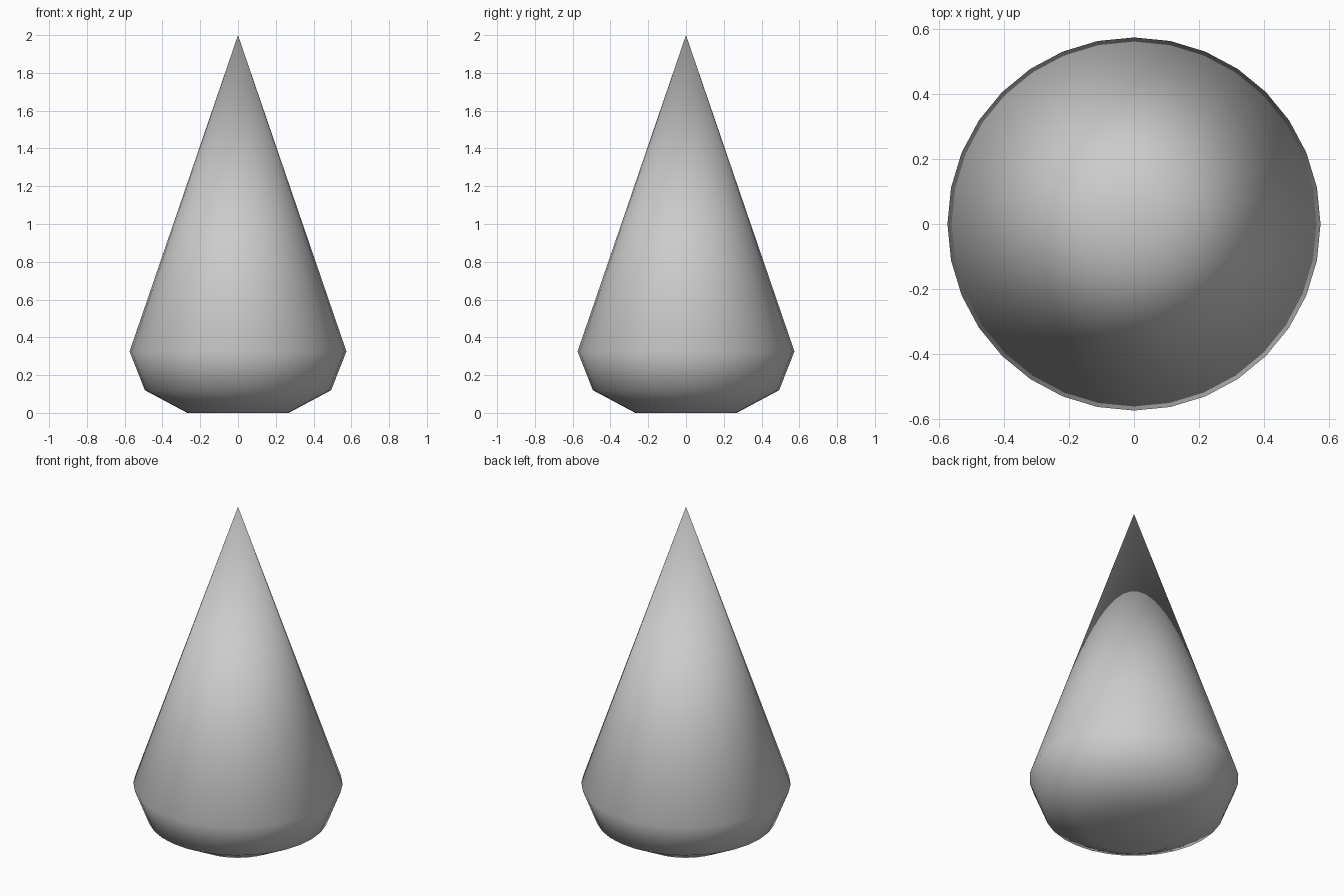
import bpy, bmesh
from math import cos, sin, tau

if "Cube" in bpy.data.objects:
    bpy.data.objects.remove(bpy.data.objects["Cube"])

SIDES = 32
# Radius and height of each ring, bottom to top
PROFILE = [(0.268, 0.0), (0.493, 0.12), (0.574, 0.325)]
APEX = 2.0

bm = bmesh.new()

# Rings of the rounded base
rings = [[bm.verts.new((r * cos(tau * i / SIDES), r * sin(tau * i / SIDES), z))
          for i in range(SIDES)] for r, z in PROFILE]
tip = bm.verts.new((0, 0, APEX))

# Side walls, pointed top and flat underside
for i in range(SIDES):
    j = (i + 1) % SIDES
    for low, high in zip(rings, rings[1:]):
        bm.faces.new((low[i], low[j], high[j], high[i]))
    bm.faces.new((rings[-1][i], rings[-1][j], tip))
bm.faces.new(rings[0][::-1])

# The whole body is shaded smooth
for face in bm.faces:
    face.smooth = True

mesh = bpy.data.meshes.new("cone_body")
bm.to_mesh(mesh)
bm.free()
body = bpy.data.objects.new("cone_body", mesh)
bpy.context.collection.objects.link(body)
